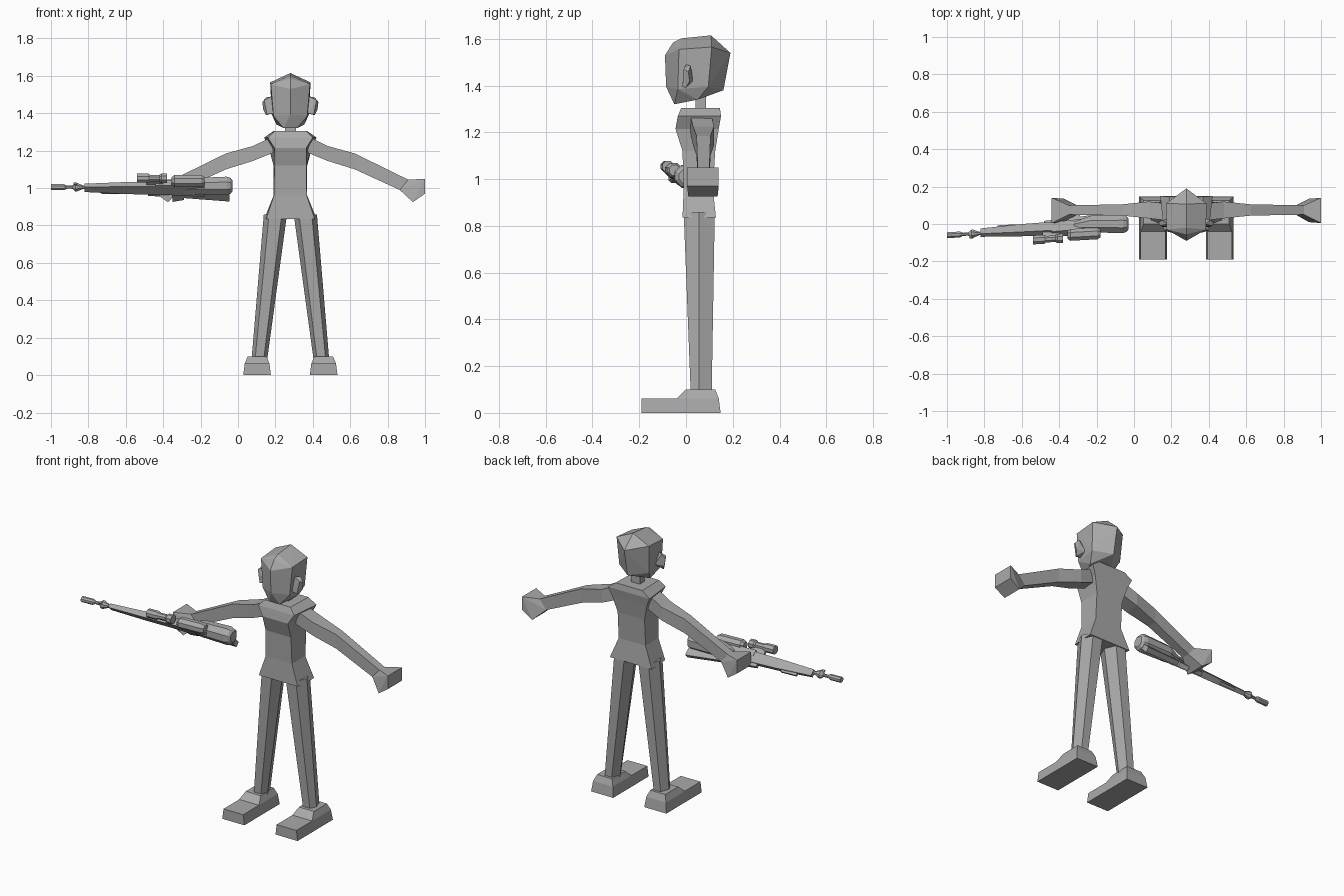
import bpy, bmesh, math
from mathutils import Vector

if "Cube" in bpy.data.objects:
    bpy.data.objects.remove(bpy.data.objects["Cube"])

CX = 0.28  # centre line of the figure

grey = bpy.data.materials.new("plain grey")
grey.diffuse_color = (0.4, 0.4, 0.4, 1)
grey.use_nodes = True
grey.node_tree.nodes["Principled BSDF"].inputs["Base Color"].default_value = grey.diffuse_color


def finish(name, bm):
    bmesh.ops.recalc_face_normals(bm, faces=bm.faces[:])
    me = bpy.data.meshes.new(name)
    bm.to_mesh(me)
    bm.free()
    me.materials.append(grey)
    ob = bpy.data.objects.new(name, me)
    bpy.context.collection.objects.link(ob)
    return ob


def hull(name, pts):
    bm = bmesh.new()
    vs = [bm.verts.new(p) for p in pts]
    res = bmesh.ops.convex_hull(bm, input=vs)
    loose = {g for g in res["geom_interior"] + res["geom_unused"]
             if isinstance(g, bmesh.types.BMVert)}
    bmesh.ops.delete(bm, geom=list(loose), context="VERTS")
    return finish(name, bm)


def loft(name, rings):
    bm = bmesh.new()
    loops = [[bm.verts.new(p) for p in r] for r in rings]
    n = len(loops[0])
    for a, b in zip(loops, loops[1:]):
        for i in range(n):
            j = (i + 1) % n
            bm.faces.new((a[i], a[j], b[j], b[i]))
    bm.faces.new(loops[0])
    bm.faces.new(loops[-1])
    return finish(name, bm)


def tube(name, stations, n=8):
    """Round part along x; stations are (x, y, z, radius)."""
    return loft(name, [[(x, y + r * math.cos((k + .5) * math.tau / n),
                         z + r * math.sin((k + .5) * math.tau / n))
                        for k in range(n)] for x, y, z, r in stations])


def both(x, y, z):
    return [(CX - x, y, z), (CX + x, y, z)]


# Head: faceted skull with a centre ridge
head = []
for p in [(0, -.085, 1.395), (0, -.09, 1.53), (0, -.055, 1.585), (0, -.02, 1.602),
          (0, .107, 1.615), (0, .19, 1.54), (0, .16, 1.38),
          (.035, -.05, 1.32), (.075, .05, 1.34), (.09, -.035, 1.385),
          (.10, .095, 1.395), (.105, -.03, 1.555), (.108, .11, 1.565)]:
    head += both(*p)
hull("head", head)

# Neck
loft("neck", [[(CX - .03, .04, z), (CX + .03, .04, z),
               (CX + .03, .085, z), (CX - .03, .085, z)] for z in (1.28, 1.38)])

# Torso: (z, front half width, front y, back half width, back y)
loft("torso", [[(CX - f, yf, z), (CX + f, yf, z), (CX + b, yb, z), (CX - b, yb, z)]
               for z, f, yf, b, yb in [(.835, .13, -.015, .14, .128),
                                       (.96, .088, -.01, .09, .115),
                                       (1.12, .085, -.015, .09, .125),
                                       (1.215, .085, -.045, .115, .14),
                                       (1.27, .12, -.035, .14, .15),
                                       (1.305, .085, -.02, .09, .145)]])

for side, s in (("right", -1), ("left", 1)):
    # Ear
    hull(side + "_ear", [(CX + s * x, y, z) for x, y, z in
                         [(.09, -.015, 1.40), (.10, .0, 1.49), (.09, .03, 1.42),
                          (.125, -.015, 1.395), (.14, -.01, 1.47), (.13, .02, 1.485),
                          (.15, .01, 1.46), (.145, .015, 1.42), (.13, .0, 1.39)]])

    # Arm and hand: (top x, top z, bottom x, bottom z, front y, back y)
    loft(side + "_arm", [[(s * tx + CX, y0, tz), (s * tx + CX, y1, tz),
                          (s * bx + CX, y1, bz), (s * bx + CX, y0, bz)]
                         for tx, tz, bx, bz, y0, y1 in
                         [(.11, 1.268, .09, 1.19, .02, .11),
                          (.20, 1.225, .20, 1.145, .03, .12),
                          (.345, 1.185, .345, 1.10, .045, .105),
                          (.63, 1.045, .585, .99, .05, .10),
                          (.72, 1.05, .655, .925, .005, .14)][:4]])
    hull(side + "_hand", [(s * x + CX, y, z) for x, z, y0, y1 in
                          [(.63, 1.045, .05, .10), (.585, .99, .05, .10),
                           (.72, 1.05, .005, .14), (.72, .97, .005, .14),
                           (.655, .925, .01, .135)] for y in (y0, y1)])

    # Leg: six-sided taper with its points to the sides
    loft(side + "_leg", [[(CX + s * cx + w * u, (yf, .056, yb)[v], z) for u, v in
                          [(-1, 1), (-.55, 0), (.55, 0), (1, 1), (.55, 2), (-.55, 2)]]
                         for z, cx, w, yf, yb in [(.09, .165, .042, .02, .11),
                                                  (.86, .08, .062, -.01, .123)]])

    # Shoe: low toe block and raised ankle block
    fx = CX + s * .178
    loft(side + "_toe", [[(fx - w, -.19, z), (fx + w, -.19, z), (fx + w, -.04, z), (fx - w, -.04, z)]
                         for z, w in ((0, .074), (.062, .066))])
    loft(side + "_heel", [[(fx - w, y0, z), (fx + w, y0, z), (fx + w, y1, z), (fx - w, y1, z)]
                          for z, w, y0, y1 in ((0, .074, -.04, .148), (.062, .066, -.04, .14),
                                               (.1, .05, 0, .125))])

# Rifle: rolled so that its top leans to the front
UP = Vector((0, -.72, .69))
SIDE = Vector((0, .69, .72))


def axis(x):
    return Vector((x, -.06 + (x + 1) * .055, 1.005))


def block(name, sections):
    """Box along the rifle; sections are (x, low, high, half width)."""
    return loft(name, [[axis(x) + UP * a + SIDE * b for a, b in
                        ((lo, -w), (lo, w), (hi, w), (hi, -w))]
                       for x, lo, hi, w in sections])


def rod(name, stations, n=8):
    return tube(name, [(x, *(axis(x) + UP * h).yz, r) for x, h, r in stations], n)


rod("muzzle", [(-1, 0, .017), (-.93, 0, .017), (-.915, 0, .009)])
rod("barrel", [(-.92, 0, .009), (-.80, 0, .01)])
rod("front_sight_ring", [(-.885, 0, .01), (-.87, 0, .024), (-.86, 0, .024), (-.83, 0, .011)])
block("front_sight", [(-.88, 0, .03, .004), (-.86, 0, .03, .004)])
block("handguard", [(-.82, -.025, .014, .012), (-.60, -.036, .022, .017), (-.36, -.04, .026, .02)])
block("receiver", [(-.44, -.035, .035, .02), (-.18, -.05, .03, .024)])
block("side_rail", [(-.73, -.045, -.02, .008), (-.63, -.045, -.02, .008)])
rod("scope", [(-.54, .07, .026), (-.48, .07, .026), (-.47, .07, .019),
              (-.42, .07, .019), (-.41, .07, .027), (-.38, .07, .027)])
block("scope_mount", [(-.49, .02, .06, .008), (-.40, .02, .06, .008)])
rod("rear_cylinder", [(-.355, .048, .022), (-.34, .048, .034), (-.195, .048, .034), (-.18, .048, .024)])
block("magazine", [(-.48, -.055, 0, .012), (-.42, -.06, 0, .012)])
block("grip", [(-.35, -.10, 0, .014), (-.29, -.085, 0, .014)])

# Stock: rounded body with a slim lower plate
tube("stock", [(-.32, -.01, 1.0, .025), (-.23, 0, 1.01, .048), (-.06, 0, 1.012, .053),
               (-.04, 0, 1.012, .046), (-.03, 0, 1.012, .032)])
block("stock_plate", [(-.29, -.07, -.02, .014), (-.045, -.095, -.02, .016)])
